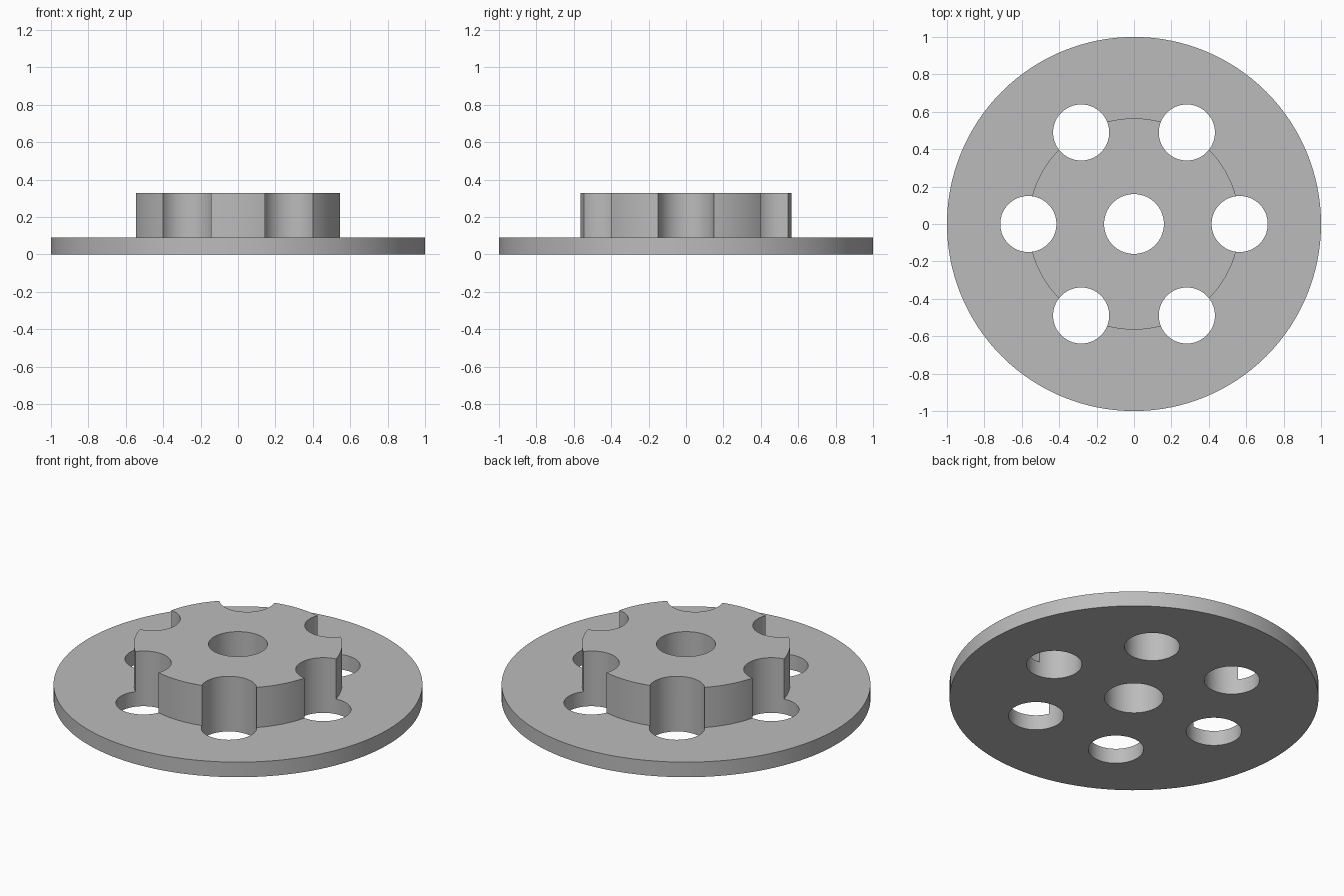
import bpy
import bmesh
from math import cos, sin, pi, radians

if "Cube" in bpy.data.objects:
    bpy.data.objects.remove(bpy.data.objects["Cube"], do_unlink=True)

FLANGE_R, FLANGE_TOP = 1.0, 0.09
HUB_R, HUB_TOP = 0.565, 0.33
BOLT_CIRCLE, BOLT_R, BORE_R = 0.565, 0.15, 0.16

grey = bpy.data.materials.new("plain grey")
grey.use_nodes = True
colour = (0.5, 0.5, 0.5, 1)
grey.diffuse_color = colour
grey.node_tree.nodes["Principled BSDF"].inputs["Base Color"].default_value = colour


def add_turned(bm, profile, centre=(0, 0), sides=128):
    """Turn (radius, height) steps about a vertical axis, with flat caps."""
    rings = [[bm.verts.new((centre[0] + r * cos(2 * pi * i / sides),
                            centre[1] + r * sin(2 * pi * i / sides), z))
              for i in range(sides)] for r, z in profile]
    for low, high in zip(rings, rings[1:]):
        for i in range(sides):
            j = (i + 1) % sides
            bm.faces.new((low[i], low[j], high[j], high[i]))
    bm.faces.new(rings[0][::-1])
    bm.faces.new(rings[-1])


def make_object(name, bm):
    mesh = bpy.data.meshes.new(name)
    bm.to_mesh(mesh)
    bm.free()
    mesh.materials.append(grey)
    obj = bpy.data.objects.new(name, mesh)
    bpy.context.collection.objects.link(obj)
    return obj


# Flange plate with raised hub, one stepped solid
bm = bmesh.new()
add_turned(bm, [(FLANGE_R, 0), (FLANGE_R, FLANGE_TOP),
                (HUB_R, FLANGE_TOP), (HUB_R, HUB_TOP)])
flange = make_object("hub_flange", bm)

# Drills for the centre bore and the six bolt holes that scallop the hub
bm = bmesh.new()
add_turned(bm, [(BORE_R, -0.2), (BORE_R, 0.6)], sides=64)
for k in range(6):
    a = k * pi / 3
    add_turned(bm, [(BOLT_R, -0.2), (BOLT_R, 0.6)],
               (BOLT_CIRCLE * cos(a), BOLT_CIRCLE * sin(a)), 64)
drills = make_object("hole_cutter", bm)
drills.hide_render = True

# Cut the holes, then discard the drills
cut = flange.modifiers.new("holes", 'BOOLEAN')
cut.operation = 'DIFFERENCE'
cut.solver = 'EXACT'
cut.object = drills
bpy.ops.object.select_all(action='DESELECT')
bpy.context.view_layer.objects.active = flange
flange.select_set(True)
bpy.ops.object.modifier_apply(modifier=cut.name)
bpy.data.objects.remove(drills, do_unlink=True)

# Smooth round walls with crisp rims
bpy.ops.object.shade_smooth_by_angle(angle=radians(30))
